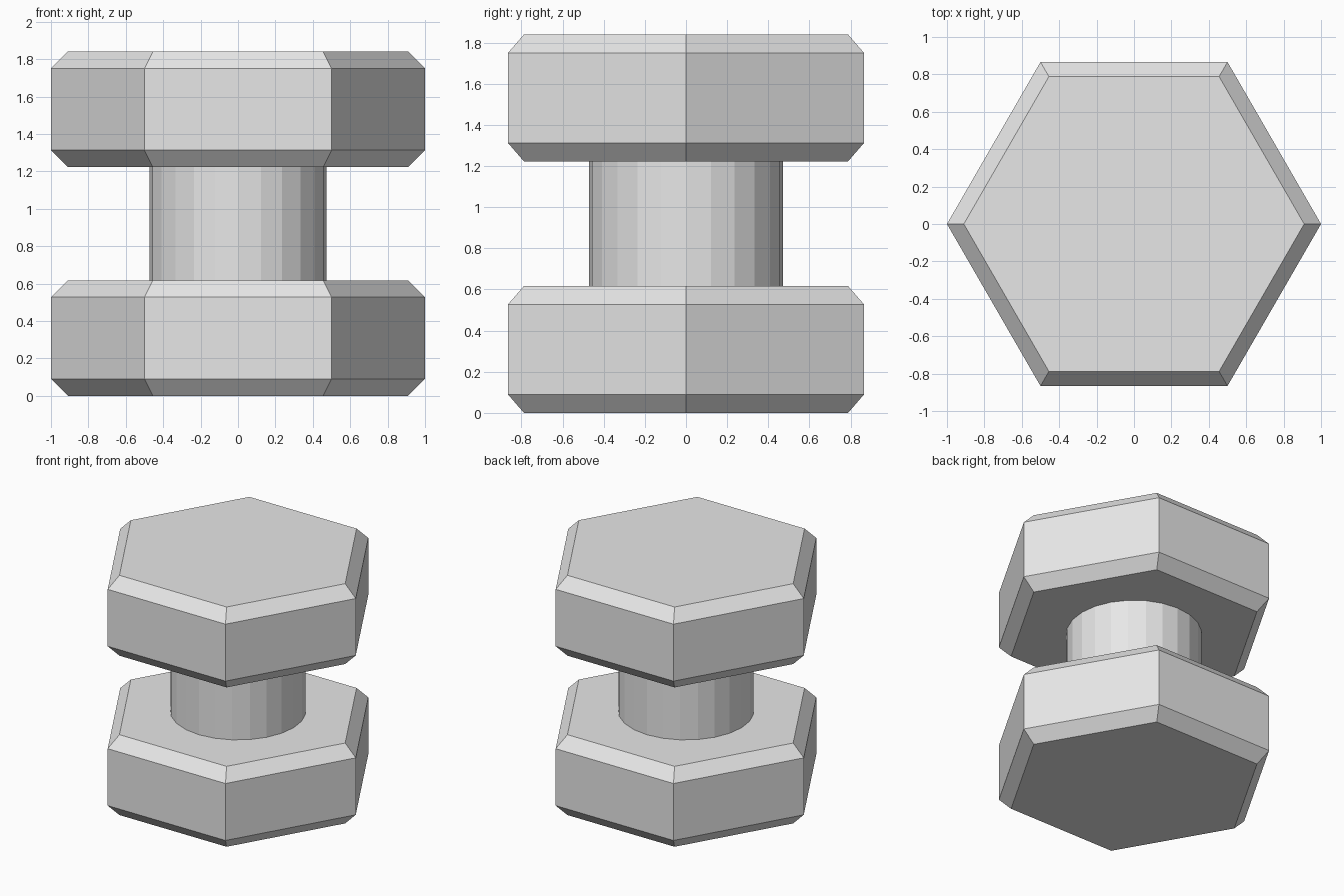
import bpy
import bmesh
from math import tau, cos, sin

cube = bpy.data.objects.get("Cube")
if cube:
    bpy.data.objects.remove(cube, do_unlink=True)

# One plain steel grey
steel = bpy.data.materials.new("steel_grey")
steel.use_nodes = True
colour = (0.8, 0.8, 0.8, 1)
steel.diffuse_color = colour
steel.node_tree.nodes["Principled BSDF"].inputs["Base Color"].default_value = colour


def prism(name, sides, profile):
    """Loft regular polygons through (radius, height) rings and cap the ends."""
    bm = bmesh.new()
    rings = [[bm.verts.new((r * cos(tau * i / sides), r * sin(tau * i / sides), z))
              for i in range(sides)] for r, z in profile]
    for low, high in zip(rings, rings[1:]):
        for i in range(sides):
            j = (i + 1) % sides
            bm.faces.new((low[i], low[j], high[j], high[i]))
    bm.faces.new(rings[0][::-1])
    bm.faces.new(rings[-1])
    mesh = bpy.data.meshes.new(name)
    bm.to_mesh(mesh)
    bm.free()
    mesh.materials.append(steel)
    obj = bpy.data.objects.new(name, mesh)
    bpy.context.collection.objects.link(obj)
    return obj


HEAD, BEVEL, TOTAL = 0.617, 0.09, 1.84

# Chamfered hexagonal blocks, bottom and top
for name, z in (("lower_nut", 0), ("upper_head", TOTAL - HEAD)):
    prism(name, 6, [(1 - BEVEL, z), (1, z + BEVEL),
                    (1, z + HEAD - BEVEL), (1 - BEVEL, z + HEAD)])

# Faceted shaft joining the two blocks
prism("shaft", 24, [(0.472, HEAD - 0.02), (0.472, TOTAL - HEAD + 0.02)])
